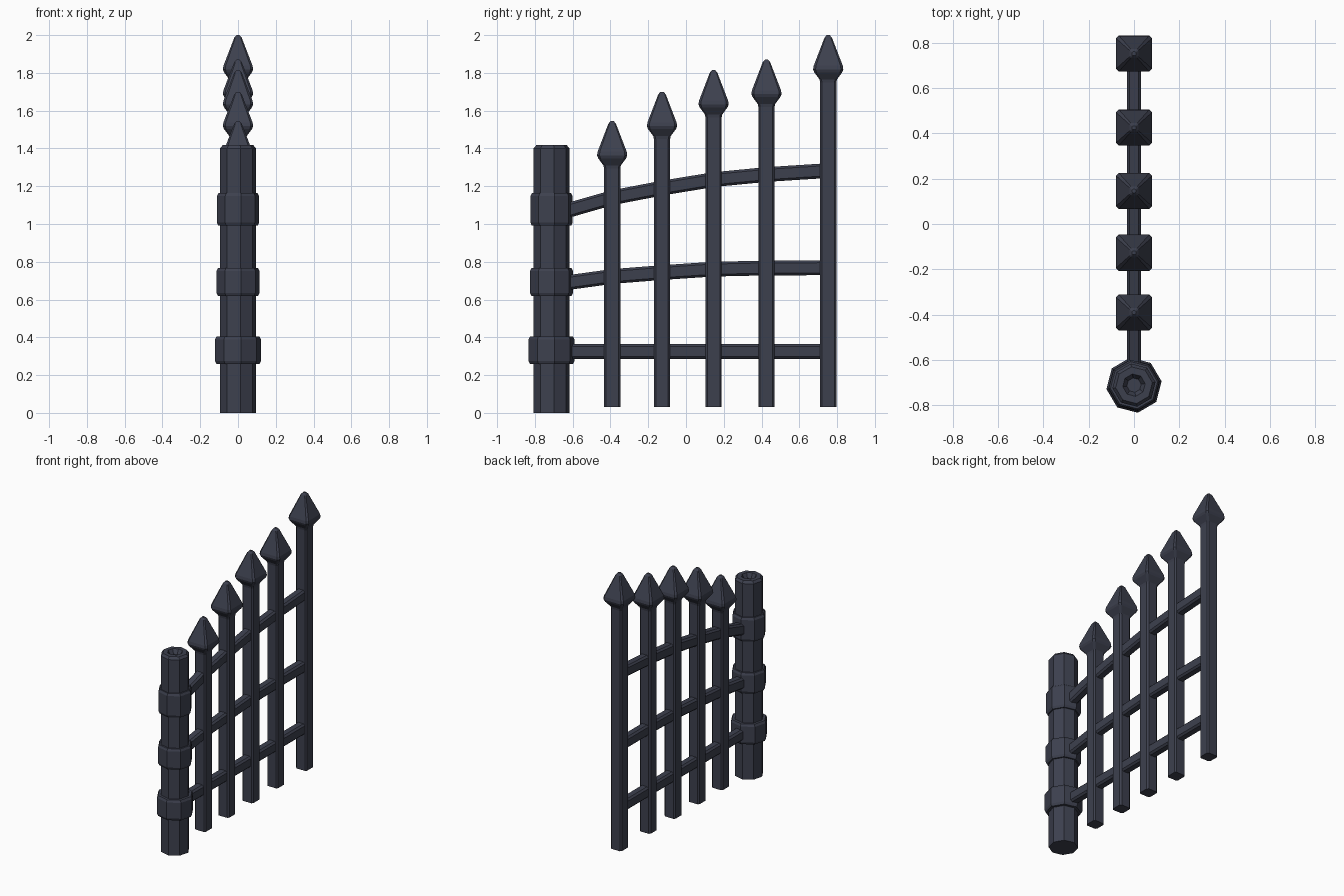
import bpy, bmesh, math
from mathutils import Vector

if "Cube" in bpy.data.objects:
    bpy.data.objects.remove(bpy.data.objects["Cube"])

iron = bpy.data.materials.new("dark slate iron")
iron.diffuse_color = (0.046, 0.051, 0.076, 1)
iron.use_nodes = True
iron.node_tree.nodes["Principled BSDF"].inputs["Base Color"].default_value = iron.diffuse_color


def loft(name, rings):
    """Skin a list of equal-length point rings and cap both ends."""
    bm = bmesh.new()
    loops = [[bm.verts.new(p) for p in ring] for ring in rings]
    n = len(loops[0])
    for a, b in zip(loops, loops[1:]):
        for i in range(n):
            j = (i + 1) % n
            bm.faces.new((a[i], a[j], b[j], b[i]))
    bm.faces.new(loops[0][::-1])
    bm.faces.new(loops[-1])
    bmesh.ops.recalc_face_normals(bm, faces=bm.faces)
    mesh = bpy.data.meshes.new(name)
    bm.to_mesh(mesh)
    bm.free()
    mesh.materials.append(iron)
    obj = bpy.data.objects.new(name, mesh)
    bpy.context.collection.objects.link(obj)
    return obj


def octagon(r, z, y, turn=8):
    angles = [math.radians(turn + 45 * k) for k in range(8)]
    return [Vector((r * math.cos(a), y + r * math.sin(a), z)) for a in angles]


def chamfered(w, h, c):
    """Rectangle section with cut corners, half sizes w and h."""
    return [(w, -h + c), (w, h - c), (w - c, h), (-w + c, h),
            (-w, h - c), (-w, -h + c), (-w + c, -h), (w - c, -h)]


# Hinge post: chamfered top with a shallow socket
POST_Y = -0.712
post = [(0.096, 0), (0.096, 1.40), (0.082, 1.417), (0.05, 1.417), (0.032, 1.385)]
loft("hinge_post", [octagon(r, z, POST_Y) for r, z in post])

# Collars around the post
for name, r, z0, z1 in (("lower_collar", 0.123, 0.26, 0.405),
                        ("middle_collar", 0.115, 0.62, 0.768),
                        ("upper_collar", 0.113, 0.992, 1.163)):
    c = 0.016
    prof = [(0.094, z0), (r - 0.008, z0), (r, z0 + c),
            (r, z1 - c), (r - 0.008, z1), (0.094, z1)]
    loft(name, [octagon(a, z, POST_Y) for a, z in prof])

# Pickets: square bars with spear heads; (half width, corner cut, height)
for i, (y, tip) in enumerate(((-0.391, 1.545), (-0.127, 1.70), (0.146, 1.815),
                              (0.426, 1.87), (0.753, 2.0))):
    prof = [(0.043, 0.010, 0.03), (0.043, 0.010, tip - 0.25),
            (0.046, 0.010, tip - 0.235), (0.074, 0.012, tip - 0.197),
            (0.080, 0.013, tip - 0.182), (0.077, 0.012, tip - 0.162),
            (0.020, 0.006, tip - 0.014), (0.008, 0.003, tip)]
    loft(f"picket_{i + 1}",
         [[Vector((px, y + py, z)) for px, py in chamfered(w, w, c)]
          for w, c, z in prof])

# Rails running from the post to the last picket: (y, z) paths
rails = {
    "lower_rail": [(-0.66, 0.325), (0.74, 0.325)],
    "middle_rail": [(-0.66, 0.685), (-0.391, 0.722), (-0.127, 0.743),
                    (0.146, 0.761), (0.426, 0.767), (0.74, 0.768)],
    "upper_rail": [(-0.66, 1.062), (-0.391, 1.139), (-0.127, 1.190),
                   (0.146, 1.235), (0.426, 1.262), (0.74, 1.282)],
}
for name, path in rails.items():
    pts = [Vector((0, y, z)) for y, z in path]
    rings = []
    for k, p in enumerate(pts):
        d = (pts[min(k + 1, len(pts) - 1)] - pts[max(k - 1, 0)]).normalized()
        up = Vector((0, -d.z, d.y))
        rings.append([p + Vector((w, 0, 0)) + up * h
                      for w, h in chamfered(0.032, 0.039, 0.012)])
    loft(name, rings)
